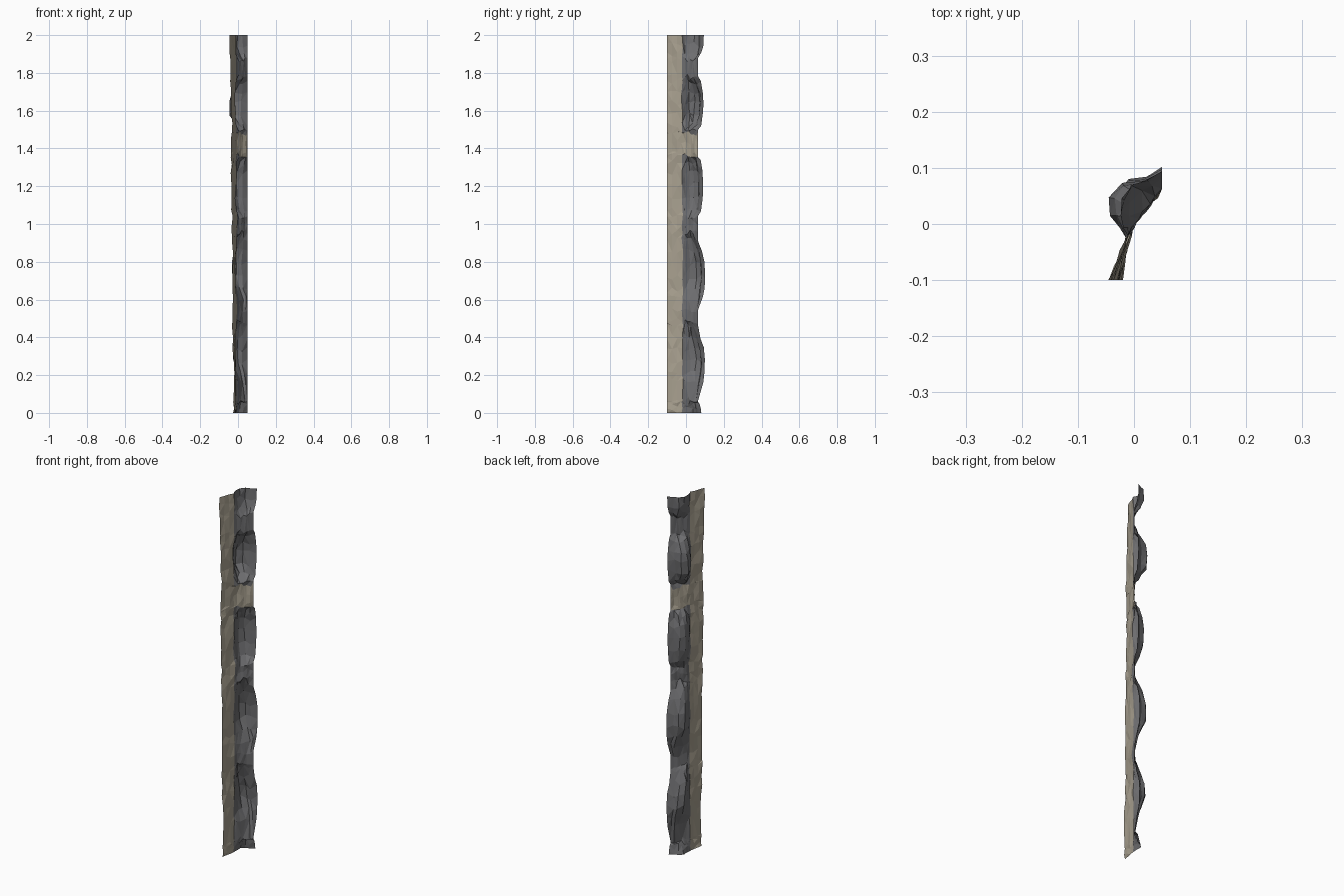
import bpy, bmesh, math, random

if "Cube" in bpy.data.objects:
    bpy.data.objects.remove(bpy.data.objects["Cube"])

random.seed(4)


def material(name, rgb):
    m = bpy.data.materials.new(name)
    m.diffuse_color = (*rgb, 1)
    m.use_nodes = True
    m.node_tree.nodes["Principled BSDF"].inputs["Base Color"].default_value = m.diffuse_color
    return m


sand = material("sandy earth", (0.39, 0.35, 0.275))
rock = material("grey rock", (0.155, 0.155, 0.162))

# cross-sections of the rocky half: flat sheet and full bulge (x, y)
FLAT = [(-0.008, -0.02), (-0.002, -0.005), (0.008, 0.01), (0.018, 0.023),
        (0.028, 0.037), (0.039, 0.05), (0.05, 0.063)]
BULGE = [(-0.014, -0.02), (-0.024, -0.006), (-0.042, 0.02), (-0.048, 0.052),
         (-0.024, 0.079), (0.014, 0.08), (0.05, 0.1)]
# boulders: centre height, half height, strength in x, strength in y, lean of y
BUMPS = [(-0.02, 0.09, 0.45, 0.5, 0), (0.33, 0.16, 0.68, 1.0, 0.07),
         (0.78, 0.175, 0.75, 1.05, 0.06), (1.2, 0.16, 0.7, 0.75, 0),
         (1.635, 0.145, 1.0, 0.8, 0), (1.99, 0.12, 0.65, 0.85, 0)]
# row heights follow the boulders so that their rims stay crisp
LEVELS = {0.0, 2.0, 1.38, 1.43, 1.48, 1.0, 0.54}
for c, h, *_ in BUMPS:
    for f in (-1.0, -0.75, -0.35, 0.05, 0.45, 0.8, 1.0):
        if 0.02 < c + h * f < 1.98:
            LEVELS.add(round(c + h * f, 3))
LEVELS = sorted(LEVELS)


def bulge(z):
    """Strength of the bulge at height z, in x and in y."""
    ax = ay = 0.0
    for c, h, sx, sy, lean in BUMPS:
        ax = max(ax, sx * max(0, 1 - ((z - c) / h) ** 2) ** 0.75)
        ay = max(ay, sy * max(0, 1 - ((z - c + lean) / h) ** 2) ** 0.65)
    return ax, ay


def jitter(r):
    return random.uniform(-r, r)


bm = bmesh.new()
rows = []
for z in LEVELS:
    inner = 0 < z < 2
    wave = 0.003 * math.sin(z * 9)
    edge_x = -0.024 - 0.008 * z + wave
    ax, ay = bulge(z)
    prof = []
    # sandy half runs from the front edge to the seam
    seam_x = FLAT[0][0] * (1 - ax) + BULGE[0][0] * ax
    for t in (0, 0.33, 0.67):
        prof.append((edge_x + (seam_x - edge_x) * t + jitter(0.004),
                     -0.1 + 0.08 * t))
    # rocky half blends between flat and bulging
    for i, (p, q) in enumerate(zip(FLAT, BULGE)):
        j = 0 if i == 6 else 0.004
        prof.append((p[0] * (1 - ax) + q[0] * ax + jitter(j),
                     p[1] * (1 - ay) + q[1] * ay + jitter(j)))
    row = []
    for k, (x, y) in enumerate(prof):
        dz = jitter(0.014) if inner else 0
        row.append(bm.verts.new((max(-0.05, min(0.05, x)), y, z + dz)))
    rows.append(row)

# skin the rows, rock behind the seam except at the sandy gap
for lo, hi in zip(rows, rows[1:]):
    zc = sum(v.co.z for v in lo + hi) / (2 * len(lo))
    for k in range(len(lo) - 1):
        f = bm.faces.new((lo[k], hi[k], hi[k + 1], lo[k + 1]))
        f.material_index = int(k >= 3 and not 1.365 < zc < 1.485)
bmesh.ops.triangulate(bm, faces=bm.faces[:], quad_method='SHORT_EDGE')

me = bpy.data.meshes.new("rocky_edge_strip")
bm.to_mesh(me)
bm.free()
me.materials.append(sand)
me.materials.append(rock)
bpy.context.collection.objects.link(bpy.data.objects.new("rocky_edge_strip", me))
